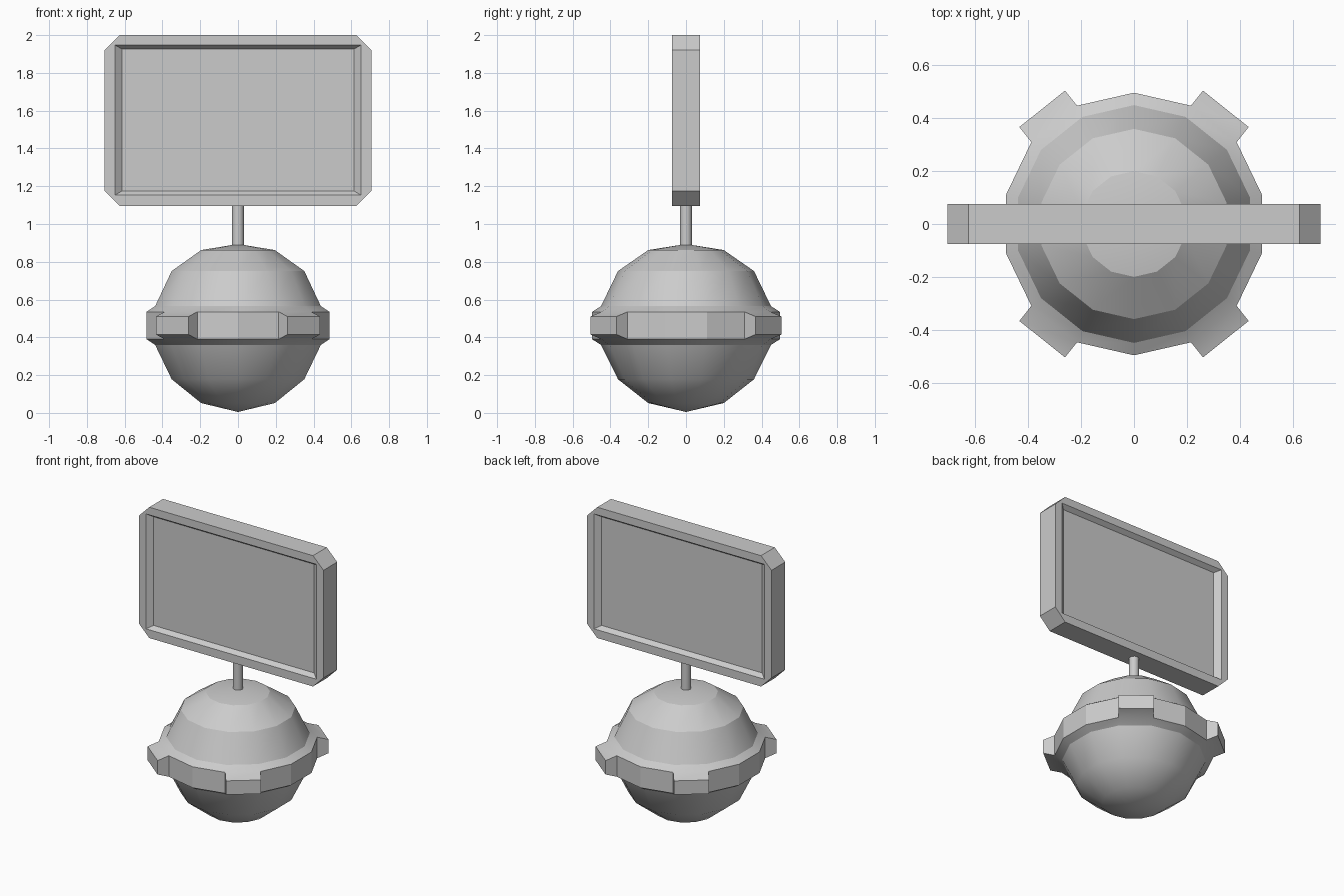
import bpy, bmesh, math
from mathutils import Vector

cube = bpy.data.objects.get("Cube")
if cube:
    bpy.data.objects.remove(cube)

grey = bpy.data.materials.new("plain_grey")
grey.use_nodes = True
COLOUR = (0.6, 0.6, 0.6, 1)
grey.diffuse_color = COLOUR
grey.node_tree.nodes["Principled BSDF"].inputs["Base Color"].default_value = COLOUR

SIDES = 14


def finish(name, bm, angle):
    bmesh.ops.remove_doubles(bm, verts=bm.verts[:], dist=0.0005)
    bmesh.ops.recalc_face_normals(bm, faces=bm.faces[:])
    mesh = bpy.data.meshes.new(name)
    bm.to_mesh(mesh)
    bm.free()
    mesh.materials.append(grey)
    obj = bpy.data.objects.new(name, mesh)
    bpy.context.collection.objects.link(obj)
    bpy.ops.object.select_all(action="DESELECT")
    obj.select_set(True)
    bpy.context.view_layer.objects.active = obj
    bpy.ops.object.shade_smooth_by_angle(angle=math.radians(angle))
    return obj


def skin(bm, loops, cap=False):
    """Join successive closed loops of points with quads."""
    rows = [[bm.verts.new(p) for p in loop] for loop in loops]
    for a, b in zip(rows, rows[1:]):
        for i in range(len(a)):
            j = (i + 1) % len(a)
            bm.faces.new((a[i], a[j], b[j], b[i]))
    if cap:
        bm.faces.new(rows[0])
        bm.faces.new(rows[-1])


def circle(r, z, sides=SIDES):
    steps = [math.pi / 2 + math.tau * i / sides for i in range(sides)]
    return [(r * math.cos(a), r * math.sin(a), z) for a in steps]


# Round body with a raised belt around its middle
profile = [(0, 0.005), (0.2, 0.052), (0.36, 0.178), (0.45, 0.36),
           (0.497, 0.39), (0.497, 0.535),
           (0.45, 0.565), (0.36, 0.751), (0.2, 0.862), (0, 0.894)]
bm = bmesh.new()
skin(bm, [circle(r, z) for r, z in profile])
bmesh.ops.remove_doubles(bm, verts=bm.verts[:], dist=0.0005)

# Four tapered lugs pulled out of the diagonal belt faces
bm.normal_update()
for face in list(bm.faces):
    c = face.calc_center_median()
    on_belt = abs(c.z - 0.4625) < 0.01
    if on_belt and 0.25 < abs(c.x) < 0.35:
        out = Vector((c.x, c.y, 0)).normalized() * 0.073
        tip = bmesh.ops.extrude_face_region(bm, geom=[face])["geom"]
        bm.faces.remove(face)
        for v in tip:
            if isinstance(v, bmesh.types.BMVert):
                v.co += out
                v.co.z += (c.z - v.co.z) * 0.34
finish("round_body", bm, 25.5)

# Thin post
bm = bmesh.new()
skin(bm, [circle(0.032, z, 12) for z in (0.85, 1.12)], cap=True)
finish("post", bm, 35)


# Sign board with clipped corners and a recess on each side
def rectangle(w, low, high, y, clip=0):
    return [(-w + clip, y, low), (w - clip, y, low),
            (w, y, low + clip), (w, y, high - clip),
            (w - clip, y, high), (-w + clip, y, high),
            (-w, y, high - clip), (-w, y, low + clip)]


def half(y, depth):
    return [rectangle(0.614, 1.175, 1.926, y - depth),
            rectangle(0.651, 1.153, 1.947, y),
            rectangle(0.706, 1.096, 2.0, y, 0.08)]


bm = bmesh.new()
skin(bm, half(-0.075, -0.03) + half(0.075, 0.03)[::-1], cap=True)
finish("sign_board", bm, 20)
